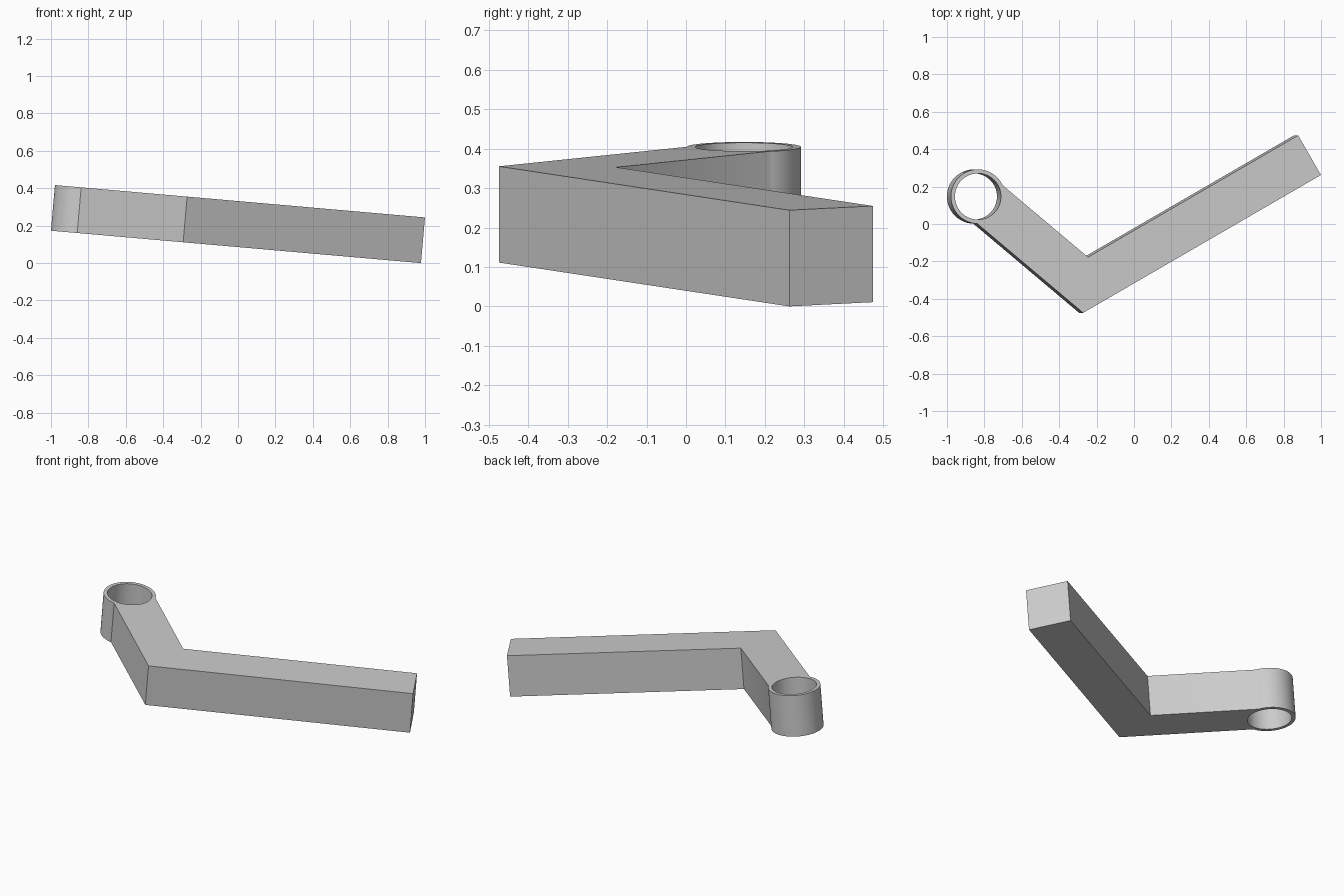
import bpy, bmesh
from math import radians, sin, cos, acos
from mathutils import Matrix, Vector

cube = bpy.data.objects.get("Cube")
if cube:
    bpy.data.objects.remove(cube)

SECTION = 0.245                      # width and thickness of the bar
LONG_ARM = 1.474
RING_OUTER, RING_INNER = 0.145, 0.1235
LONG_ANGLE, SHORT_ANGLE = radians(30), radians(140)
TILT = radians(5)
elbow = Vector((-0.2945, -0.475))
ring = Vector((-0.859, 0.147))


def polar(angle, radius=1.0):
    return Vector((cos(angle), sin(angle))) * radius


def arc(centre, radius, start, end, steps):
    return [centre + polar(start + (end - start) * i / steps, radius)
            for i in range(steps + 1)]


# Arm outline: mitred elbow, square end, and the places where the bar meets the ring
miter = polar((LONG_ANGLE + SHORT_ANGLE) / 2,
              SECTION / sin((SHORT_ANGLE - LONG_ANGLE) / 2))
end = elbow + polar(LONG_ANGLE, LONG_ARM)
end_back = end + polar(LONG_ANGLE + radians(90), SECTION)
side = SHORT_ANGLE - radians(90)
offset = (ring - elbow).dot(polar(side))
start_angle = side - acos((SECTION - offset) / RING_OUTER)
finish_angle = side + radians(180) + acos(offset / RING_OUTER)
outline = [elbow, end, end_back, elbow + miter]
outline += arc(ring, RING_OUTER, start_angle, finish_angle, 48)
hole = arc(ring, RING_INNER, 0, radians(360), 64)[:-1]

# Fill the outline around the hole and extrude it
bm = bmesh.new()
edges = []
for loop in (outline, hole):
    verts = [bm.verts.new((p.x, p.y, 0)) for p in loop]
    edges += [bm.edges.new((v, verts[i - 1])) for i, v in enumerate(verts)]
bmesh.ops.triangle_fill(bm, edges=edges, use_beauty=True, normal=(0, 0, 1))
top = bmesh.ops.extrude_face_region(bm, geom=bm.faces[:], use_keep_orig=True)
bmesh.ops.translate(bm, vec=(0, 0, SECTION),
                    verts=[g for g in top["geom"] if isinstance(g, bmesh.types.BMVert)])
bmesh.ops.recalc_face_normals(bm, faces=bm.faces[:])

# Tilt the bracket so that its square end is lowest
bm.transform(Matrix.Translation((0, 0, end.x * sin(TILT))) @ Matrix.Rotation(TILT, 4, "Y"))
mesh = bpy.data.meshes.new("angled_arm_with_ring")
bm.to_mesh(mesh)
bm.free()
arm = bpy.data.objects.new("angled_arm_with_ring", mesh)
bpy.context.collection.objects.link(arm)

# Plain grey material
grey = bpy.data.materials.new("light_grey")
grey.use_nodes = True
colour = (0.6, 0.6, 0.6, 1)
grey.diffuse_color = colour
grey.node_tree.nodes["Principled BSDF"].inputs["Base Color"].default_value = colour
mesh.materials.append(grey)

bpy.ops.object.select_all(action="DESELECT")
arm.select_set(True)
bpy.context.view_layer.objects.active = arm
bpy.ops.object.shade_smooth_by_angle(angle=radians(30))
